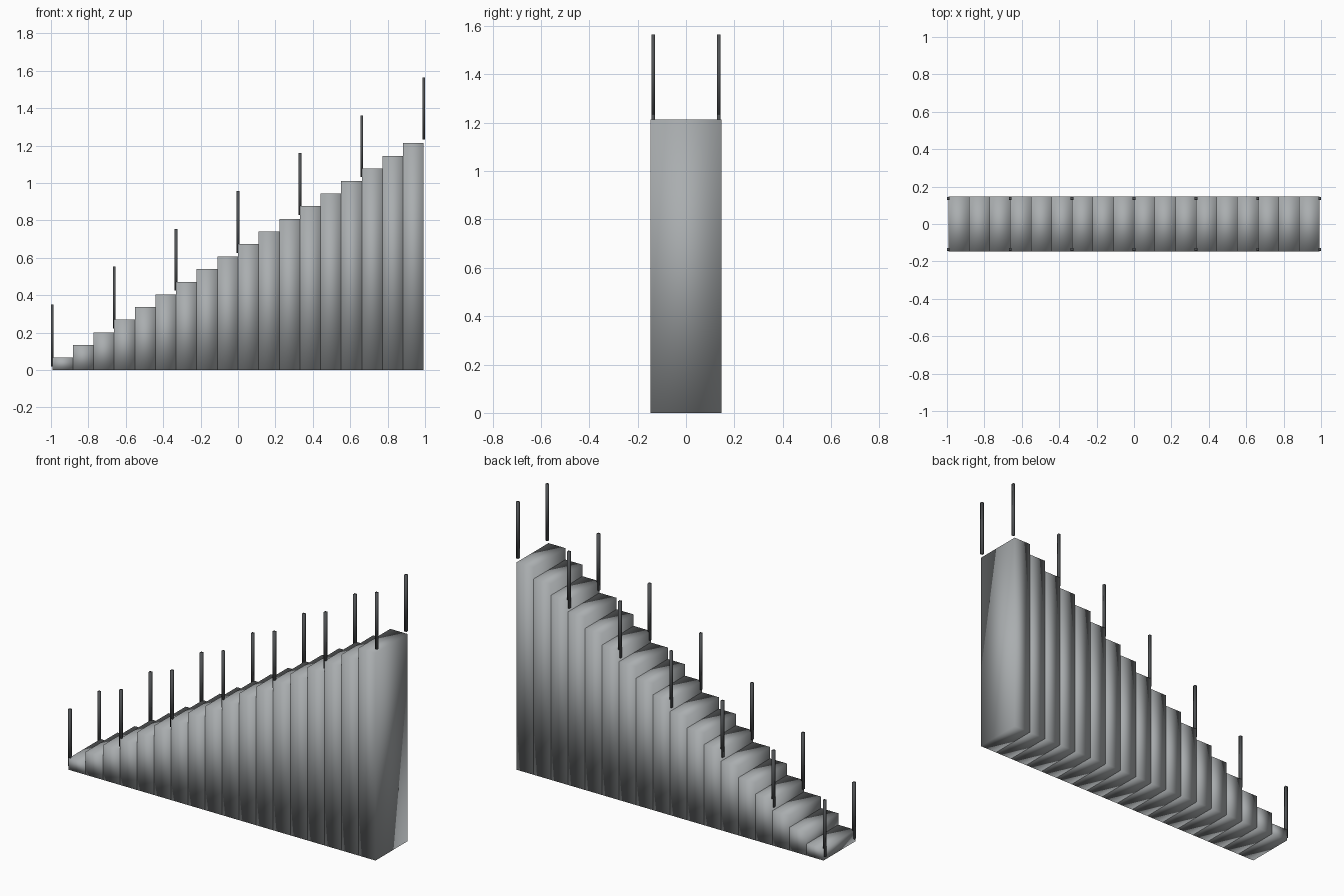
import bpy
import bmesh
from mathutils import Matrix, Vector

cube = bpy.data.objects.get("Cube")
if cube:
    bpy.data.objects.remove(cube, do_unlink=True)

STEPS = 18
TREAD = 0.1103
RISE = 0.0674
WIDTH = 0.294
POST = 0.0147
POST_HEIGHT = 0.331
POST_GAP = 0.02
START = -STEPS * TREAD / 2


def material(name, color):
    mat = bpy.data.materials.new(name)
    mat.use_nodes = True
    mat.diffuse_color = color
    mat.node_tree.nodes["Principled BSDF"].inputs["Base Color"].default_value = color
    return mat


def smooth_box(name, size, base, mat):
    """Box standing on the given base point, with soft shading over shared corners."""
    bm = bmesh.new()
    bmesh.ops.create_cube(bm, size=1)
    bmesh.ops.transform(bm, matrix=Matrix.Diagonal((*size, 1)), verts=bm.verts)
    bmesh.ops.translate(bm, vec=Vector((0, 0, size[2] / 2)), verts=bm.verts)
    for face in bm.faces:
        face.smooth = True
    mesh = bpy.data.meshes.new(name)
    bm.to_mesh(mesh)
    bm.free()
    mesh.materials.append(mat)
    obj = bpy.data.objects.new(name, mesh)
    obj.location = base
    bpy.context.collection.objects.link(obj)
    return obj


concrete = material("concrete grey", (0.40, 0.42, 0.43, 1))
metal = material("dark metal", (0.08, 0.085, 0.09, 1))

# Solid steps, each rising from the ground
for i in range(STEPS):
    smooth_box(f"step_{i + 1}", (TREAD, WIDTH, RISE * (i + 1)),
               (START + TREAD * (i + 0.5), 0, 0), concrete)

# Railing posts along both sides, one every third step
for side, y in (("front", -0.136), ("back", 0.136)):
    for i in range(0, STEPS + 1, 3):
        smooth_box(f"{side}_railing_post_{i // 3 + 1}", (POST, POST, POST_HEIGHT),
                   (START + TREAD * i, y, RISE * i + POST_GAP), metal)
